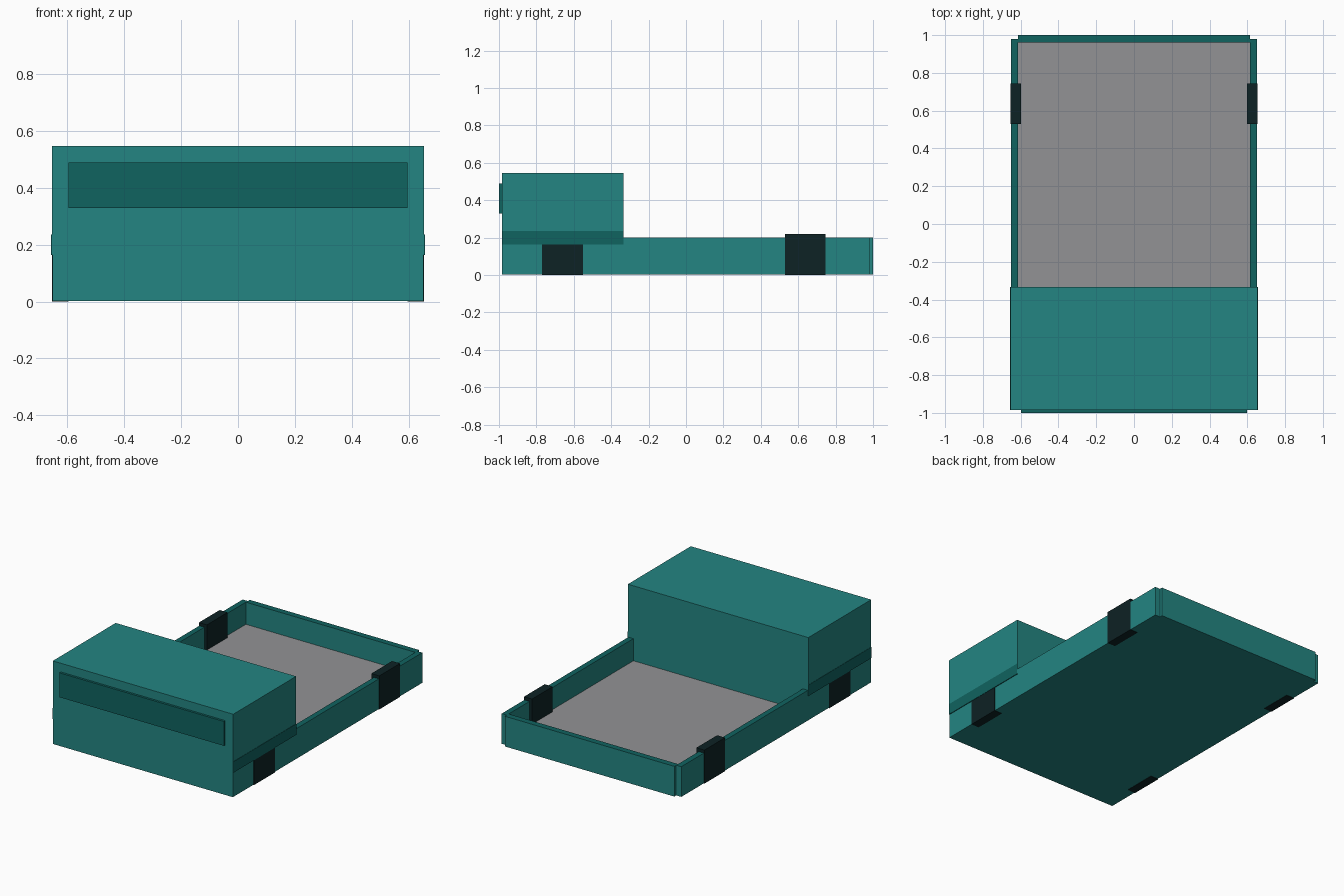
import bpy
import bmesh

cube = bpy.data.objects.get("Cube")
if cube:
    bpy.data.objects.remove(cube, do_unlink=True)


def material(name, rgb):
    mat = bpy.data.materials.new(name)
    mat.use_nodes = True
    colour = (*rgb, 1)
    mat.diffuse_color = colour
    mat.node_tree.nodes["Principled BSDF"].inputs["Base Color"].default_value = colour
    return mat


teal = material("teal", (0.017, 0.235, 0.223))
dark_teal = material("dark teal", (0.005, 0.125, 0.117))
grey = material("grey", (0.29, 0.29, 0.30))
black = material("black", (0.004, 0.016, 0.018))


def box(name, x, y, z, side, top=None):
    """Box between (min, max) pairs, with an optional second colour on top."""
    bm = bmesh.new()
    bmesh.ops.create_cube(bm, size=1)
    for v in bm.verts:
        v.co = [lo + (c + 0.5) * (hi - lo) for c, (lo, hi) in zip(v.co, (x, y, z))]
    bm.normal_update()
    mesh = bpy.data.meshes.new(name)
    mesh.materials.append(side)
    if top:
        mesh.materials.append(top)
        for f in bm.faces:
            f.material_index = int(f.normal.z > 0.5)
    bm.to_mesh(mesh)
    bm.free()
    obj = bpy.data.objects.new(name, mesh)
    bpy.context.collection.objects.link(obj)
    return obj


def pair(name, x, y, z, side, top=None):
    """Matching boxes on the left and right."""
    box("left_" + name, x, y, z, side, top)
    box("right_" + name, (-x[1], -x[0]), y, z, side, top)


FRONT, CAB_BACK = -0.985, -0.333
BASE, RAIL = 0.002, 0.2

# Cargo bed: grey floor, side walls and tailgate with dark top edges
box("bed_floor", (-0.62, 0.62), (FRONT + 0.01, 0.97), (BASE, 0.055), teal, grey)
pair("side_wall", (0.615, 0.652), (FRONT, 0.98), (BASE, RAIL), teal, dark_teal)
box("tailgate", (-0.615, 0.615), (0.96, 1.0), (BASE, RAIL), teal, dark_teal)

# Cab: lower block between the walls, overhanging upper block
box("cab_lower", (-0.615, 0.615), (FRONT, CAB_BACK), (BASE, 0.17), teal)
box("cab_upper", (-0.655, 0.655), (FRONT, CAB_BACK), (0.165, 0.547), teal)
pair("cab_stripe", (0.65, 0.657), (FRONT + 0.001, CAB_BACK - 0.001), (0.164, 0.236), dark_teal)
box("windscreen", (-0.597, 0.597), (-1.0, FRONT + 0.005), (0.33, 0.49), dark_teal)

# Square wheels
for name, y, top in (("front_wheel", (-0.77, -0.55), 0.164), ("rear_wheel", (0.53, 0.745), 0.22)):
    pair(name, (0.597, 0.655), y, (0, top), black)
